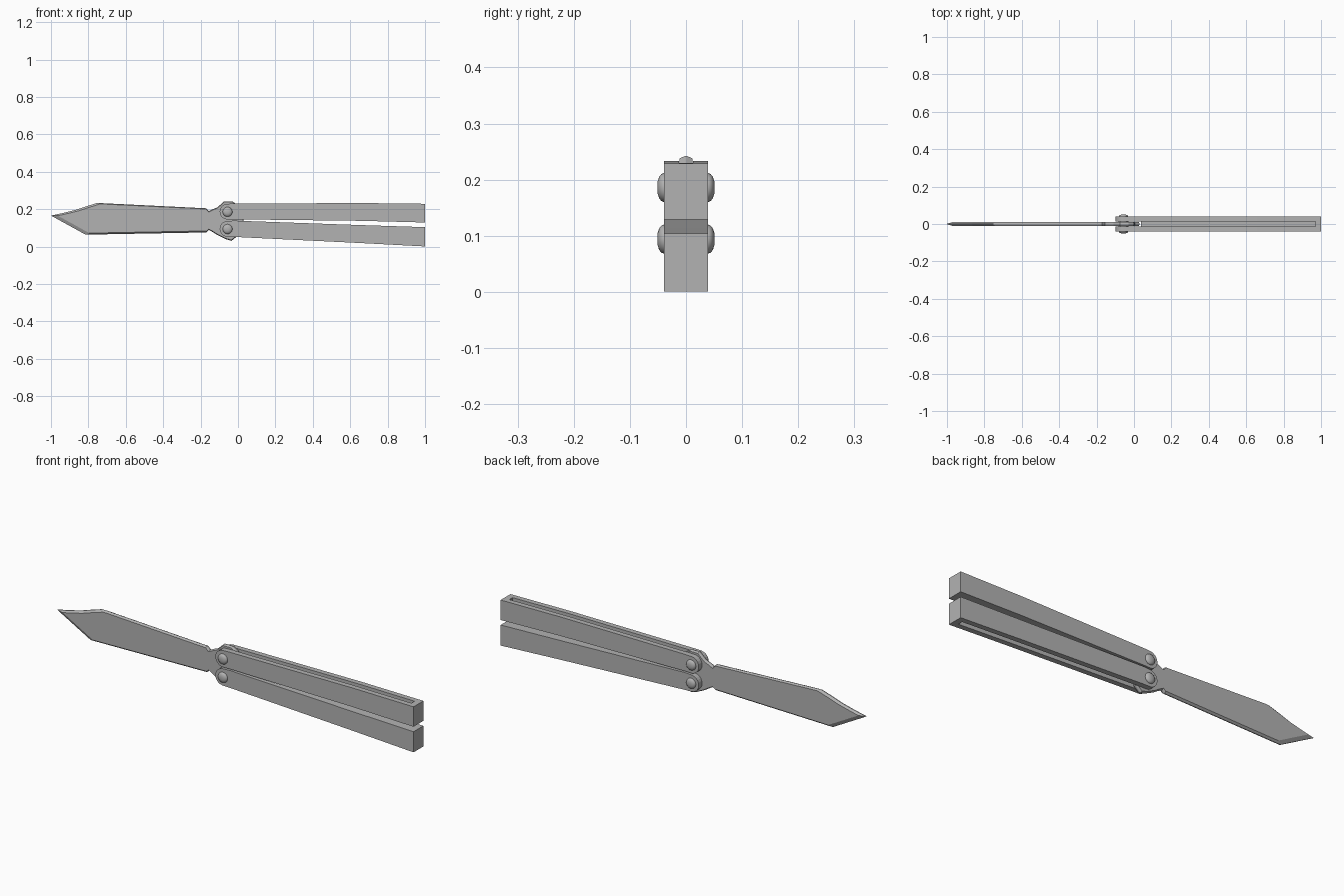
import bpy, bmesh, math
from mathutils import Vector

if "Cube" in bpy.data.objects:
    bpy.data.objects.remove(bpy.data.objects["Cube"])

steel = bpy.data.materials.new("grey steel")
steel.diffuse_color = (0.45, 0.45, 0.45, 1)
steel.use_nodes = True
steel.node_tree.nodes["Principled BSDF"].inputs["Base Color"].default_value = steel.diffuse_color


def finish(bm, name):
    bmesh.ops.recalc_face_normals(bm, faces=bm.faces)
    me = bpy.data.meshes.new(name)
    bm.to_mesh(me)
    bm.free()
    me.materials.append(steel)
    ob = bpy.data.objects.new(name, me)
    bpy.context.collection.objects.link(ob)
    return ob


def loft(name, rings):
    """Skin rings of (x, z) outlines given as (y, outline)."""
    bm = bmesh.new()
    vs = [[bm.verts.new((x, y, z)) for x, z in pts] for y, pts in rings]
    n = len(vs[0])
    for a, b in zip(vs, vs[1:]):
        for i in range(n):
            j = (i + 1) % n
            bm.faces.new((a[i], a[j], b[j], b[i]))
    bm.faces.new(vs[0])
    bm.faces.new(vs[-1][::-1])
    return finish(bm, name)


def inset(pts, amounts):
    """Offset each edge of a clockwise outline inward by its own amount."""
    out, n = [], len(pts)
    for i in range(n):
        p, a, b = (Vector(pts[k % n]) for k in (i, i - 1, i + 1))
        d1, d2 = (p - a).normalized(), (b - p).normalized()
        n1, n2 = Vector((d1.y, -d1.x)), Vector((d2.y, -d2.x))
        w1, w2 = amounts[i - 1], amounts[i]
        c = n1.x * n2.y - n1.y * n2.x
        if abs(c) < 0.05:
            q = p + (n1 + n2).normalized() * (w1 + w2) / 2
        else:
            q = p + Vector((w1 * n2.y - w2 * n1.y, n1.x * w2 - n2.x * w1)) / c
        out.append((q.x, q.y))
    return out


def arc(cx, cz, r, a0, a1, n):
    return [(cx + r * math.cos(math.radians(a0 + (a1 - a0) * i / n)),
             cz + r * math.sin(math.radians(a0 + (a1 - a0) * i / n)))
            for i in range(n + 1)]


# Blade with tang: clockwise outline (x, z, bevel width of the following edge)
blade = [(-1.0, .166, .008), (-.935, .18, .009), (-.87, .196, .01), (-.81, .216, .01),
         (-.755, .233, .005), (-.72, .232, .004), (-.17, .205, .004), (-.155, .19, .004),
         (-.135, .20, .004), (-.11, .21, .004), (-.075, .242, .004), (-.03, .242, .004),
         (0, .222, .004), (.005, .17, .004), (.03, .15, .004), (.03, .13, .004),
         (.005, .115, .004), (-.005, .055, .004), (-.035, .031, .004),
         (-.065, .04, .004), (-.11, .062, .004), (-.135, .078, .004),
         (-.155, .089, .004), (-.17, .076, .008), (-.815, .064, .017)]
edge = [p[:2] for p in blade]
flat = inset(edge, [p[2] for p in blade])
loft("blade", [(-.0115, flat), (-.002, edge), (.002, edge), (.0115, flat)])

# Handles: (pivot z, top edge points, bottom edge points, slot floor cut)
PX = -.056
handles = {
    "upper": (.187, [(-.02, .23), (.66, .233), (1, .229)], [(1, .129), (.66, .138), (-.02, .146)],
              [(-.2, 0), (.037, 0), (.037, .158), (.97, .142), (.97, .4), (-.2, .4)]),
    "lower": (.095, [(-.02, .139), (.66, .115), (1, .104)], [(1, .001), (.66, .019), (-.02, .052)],
              [(-.2, .4), (.037, .4), (.037, .125), (.97, .093), (.97, -.1), (-.2, -.1)]),
}
for name, (pz, top, bottom, cut) in handles.items():
    outline = top + bottom + arc(PX, pz, .042, 265, 95, 10)
    body = loft(name + "_handle", [(-.039, outline), (.039, outline)])
    cutter = loft("slot_cutter", [(-.0125, cut), (.0125, cut)])
    cutter.hide_render = True
    mod = body.modifiers.new("slot", "BOOLEAN")
    mod.operation, mod.solver, mod.object = "DIFFERENCE", "EXACT", cutter
    deps = bpy.context.evaluated_depsgraph_get()
    me = bpy.data.meshes.new_from_object(body.evaluated_get(deps))
    body.modifiers.clear()
    body.data = me
    bpy.data.objects.remove(cutter)

    # Pivot pin with a domed head on each side
    prof = [(.039, .026), (.044, .024), (.048, .019), (.0505, .011), (.0512, .004)]
    rings = [(-y, r) for y, r in reversed(prof)] + prof
    loft(name + "_pivot_pin", [(y, arc(PX, pz - .001, r, 0, 345, 23)) for y, r in rings])
    pin = bpy.data.objects[name + "_pivot_pin"]
    # Pin is thin between the heads
    bpy.ops.object.select_all(action="DESELECT")
    pin.select_set(True)
    bpy.context.view_layer.objects.active = pin
    bpy.ops.object.shade_smooth_by_angle(angle=math.radians(35))
